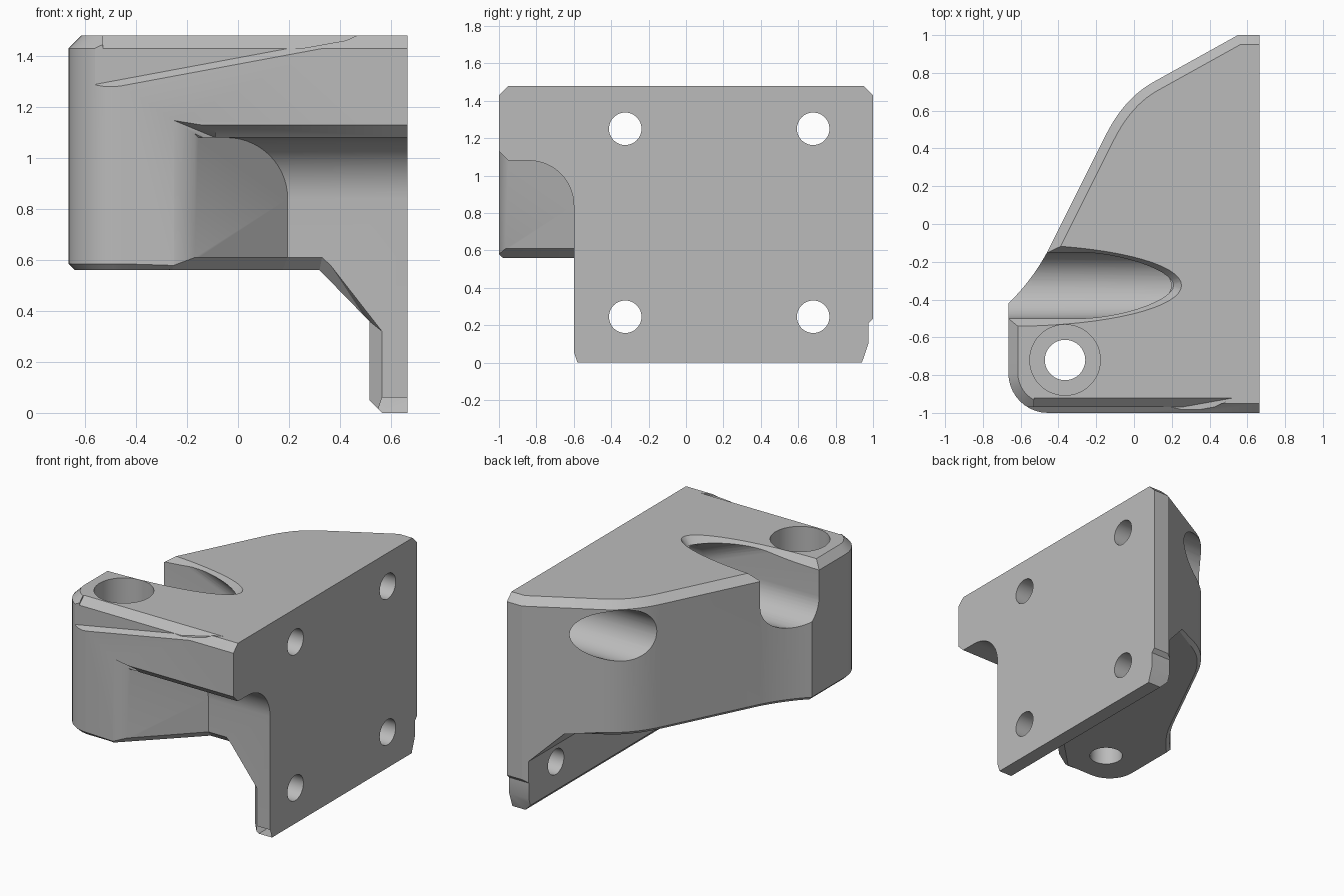
import bpy, bmesh
from math import sin, cos, pi, radians
from mathutils import Vector

old = bpy.data.objects.get("Cube")
if old:
    bpy.data.objects.remove(old, do_unlink=True)

grey = bpy.data.materials.new("plain_grey")
grey.use_nodes = True
grey.diffuse_color = (0.5, 0.5, 0.5, 1)
grey.node_tree.nodes["Principled BSDF"].inputs["Base Color"].default_value = (0.5, 0.5, 0.5, 1)


def finish(name, bm):
    bmesh.ops.recalc_face_normals(bm, faces=bm.faces)
    mesh = bpy.data.meshes.new(name)
    bm.to_mesh(mesh)
    bm.free()
    obj = bpy.data.objects.new(name, mesh)
    bpy.context.collection.objects.link(obj)
    mesh.materials.append(grey)
    return obj


def loft(name, rings, triangles=False):
    """Closed solid through rings with equal point counts."""
    bm = bmesh.new()
    rows = [[bm.verts.new(p) for p in ring] for ring in rings]
    n = len(rows[0])
    for a, b in zip(rows, rows[1:]):
        for i in range(n):
            j = (i + 1) % n
            bm.faces.new((a[i], a[j], b[j], b[i]))
    bm.faces.new(rows[0][::-1])
    bm.faces.new(rows[-1])
    if triangles:
        bmesh.ops.triangulate(bm, faces=bm.faces)
    return finish(name, bm)


def hull(name, points):
    bm = bmesh.new()
    for p in points:
        bm.verts.new(p)
    res = bmesh.ops.convex_hull(bm, input=bm.verts)
    loose = {g for g in res["geom_interior"] + res["geom_unused"] if isinstance(g, bmesh.types.BMVert)}
    bmesh.ops.delete(bm, geom=list(loose), context='VERTS')
    return finish(name, bm)


def cut(body, cutter):
    mod = body.modifiers.new("cut", 'BOOLEAN')
    mod.operation, mod.solver, mod.object = 'DIFFERENCE', 'EXACT', cutter
    bpy.ops.object.select_all(action='DESELECT')
    bpy.context.view_layer.objects.active = body
    body.select_set(True)
    bpy.ops.object.modifier_apply(modifier=mod.name)
    bpy.data.objects.remove(cutter, do_unlink=True)


def chamfer(body, size, rule):
    """Bevel the edges whose two ends satisfy the rule."""
    bm = bmesh.new()
    bm.from_mesh(body.data)
    edges = [e for e in bm.edges if rule(e.verts[0].co, e.verts[1].co)]
    bmesh.ops.bevel(bm, geom=edges, offset=size, segments=1, affect='EDGES', clamp_overlap=False)
    bm.to_mesh(body.data)
    bm.free()


def bezier(a, c, b, n=10):
    a, c, b = Vector(a), Vector(c), Vector(b)
    return [tuple(a * (1 - t) ** 2 + c * 2 * t * (1 - t) + b * t * t) for t in [i / n for i in range(n + 1)]]


def arc(cx, cy, r, start, end, n=10):
    angles = [radians(start + (end - start) * i / n) for i in range(n + 1)]
    return [(cx + r * cos(a), cy + r * sin(a)) for a in angles]


def x_disc(x, y, z, r, n=48):
    return [(x, y + r * cos(2 * pi * i / n), z + r * sin(2 * pi * i / n)) for i in range(n)]


def z_disc(x, y, z, r, n=48):
    return [(x + r * cos(2 * pi * i / n), y + r * sin(2 * pi * i / n), z) for i in range(n)]


# Main block: plan outline pulled up to full height
FACE, TOP, UNDER = 0.665, 1.48, 0.56
plan = [(FACE, 1), (FACE, -1)]
plan += arc(-0.455, -0.79, 0.21, 270, 180)
plan += bezier((-0.665, -0.42), (-0.545, -0.305), (-0.46, -0.15), 8)
plan += bezier((-0.15, 0.47), (-0.052, 0.665), (0.1, 0.75))
plan += [(0.55, 1)]
body = loft("bracket_body", [[(x, y, z) for x, y in plan] for z in (0, TOP)])
chamfer(body, 0.05, lambda a, b: min(a.z, b.z) > TOP - 0.001 and min(a.x, b.x) < FACE - 0.001)

# Underside: flat shelf, sloped rib, thin plate with a broken lower edge
under = [(-1, -0.1), (-1, UNDER), (0.32, UNDER), (0.515, 0.36), (0.515, 0.05), (0.615, -0.05), (0.615, -0.1)]
cut(body, loft("under_cutter", [[(x, y, z) for x, z in under] for y in (-1.2, 1.2)]))
chamfer(body, 0.025, lambda a, b: max(abs(a.z - UNDER), abs(b.z - UNDER)) < 0.001 and min(a.x, b.x) < 0.31)

# Front channel with rounded ceiling and 45 degree end wall
section = [(-1.2, -0.1), (-0.6, -0.1)] + arc(-0.84, 0.84, 0.24, 0, 90, 14)
section += [(-0.95, 1.08), (-1.05, 1.18), (-1.2, 1.18)]
cut(body, loft("channel_cutter", [[(y + 0.795, y, z) for y, z in section],
                                  [(0.9, y, z) for y, z in section]]))
cut(body, hull("channel_lip_cutter", [(x, y, z) for x, y, top in
               ((-0.33, -1.035, 1.18), (-0.09, -0.93, 1.08), (-0.09, -1.1, 1.18)) for z in (0.5, top)]))

# Chamfer running along the lower edge of the channel and down the plate
path = [((-0.33, -1.05, 0.56), (-0.255, -1.05, 0.61), (-0.25, -1.05, 0.5)),
        ((0.175, -0.55, 0.56), (0.195, -0.6, 0.61), (0.21, -0.63, 0.53)),
        ((0.32, -0.55, 0.56), (0.33, -0.6, 0.61), (0.3, -0.63, 0.53)),
        ((0.515, -0.55, 0.36), (0.565, -0.6, 0.32), (0.49, -0.63, 0.33)),
        ((0.515, -0.55, -0.1), (0.565, -0.6, -0.1), (0.49, -0.63, -0.1))]
rings = []
for a, b, c in path:
    a, b = Vector(a), Vector(b)
    rings.append([a + (a - b) * 0.3, b + (b - a) * 0.3, c])
cut(body, loft("channel_edge_cutter", rings, True))

# Shallow recess above a slanted ledge on the front
ledge = []
for x in (-1, 0.9):
    z = 1.275 + (x + 0.5) * 0.186
    ledge += [(x, -1.03, z - 0.025), (x, -0.97, z + 0.025), (x, -0.97, 1.7), (x, -1.03, 1.7)]
cut(body, hull("ledge_cutter", ledge))
rim = [(x, y, z) for x in (-0.53, 0.25) for y, z in
       ((-0.97, 1.43), (-0.91, 1.49), (-1.05, 1.49), (-1.05, 1.43))]
cut(body, hull("recess_rim_cutter", rim + [(0.53, -0.92, 1.48), (0.53, -0.91, 1.49)]))

# Screw holes through the plate and straight access bores behind the upper pair
for y in (-0.325, 0.68):
    for z in (0.245, 1.25):
        cut(body, loft("screw_cutter", [x_disc(x, y, z, 0.087) for x in (-1, 1)]))
    cut(body, loft("access_cutter", [x_disc(x, y, 1.25, 0.175) for x in (-1, 0.5)]))

# Flared slot opening the front access bore to the top
slot = x_disc(0.21, -0.325, 1.25, 0.175) + x_disc(-0.9, -0.325, 1.25, 0.175)
cut(body, hull("slot_cutter", slot + x_disc(-0.9, -0.325, 1.48, 0.175) + x_disc(-0.9, -0.325, 1.7, 0.175)))
edge = []
for z, grow in ((1.43, 0), (1.49, 0.05)):
    for i in range(33):
        t = pi * (i / 32 - 0.5)
        edge.append((-0.66 + (0.87 + grow) * cos(t), -0.325 + (0.175 + grow) * sin(t), z))
    edge += [(-0.9, -0.325 + s * (0.175 + grow), z) for s in (-1, 1)]
cut(body, hull("slot_rim_cutter", edge))

# Upright bolt hole with a deep counterbore
cut(body, loft("bolt_cutter", [z_disc(-0.365, -0.72, z, 0.107) for z in (0.3, 1.7)]))
cut(body, loft("counterbore_cutter", [z_disc(-0.365, -0.72, z, 0.187) for z in (0.9, 1.7)]))

# Trimmed lower corners of the plate
back = [(1.05, 0.285), (0.975, 0.21), (0.975, 0.1), (0.92, -0.06), (1.05, -0.06)]
front = [(-0.62, 0.12), (-0.56, -0.06), (-0.65, -0.06)]
for corner in (back, front):
    cut(body, loft("corner_cutter", [[(x, y, z) for y, z in corner] for x in (0.4, 0.9)]))

bpy.context.view_layer.objects.active = body
body.select_set(True)
bpy.ops.object.shade_smooth_by_angle(angle=radians(25))
